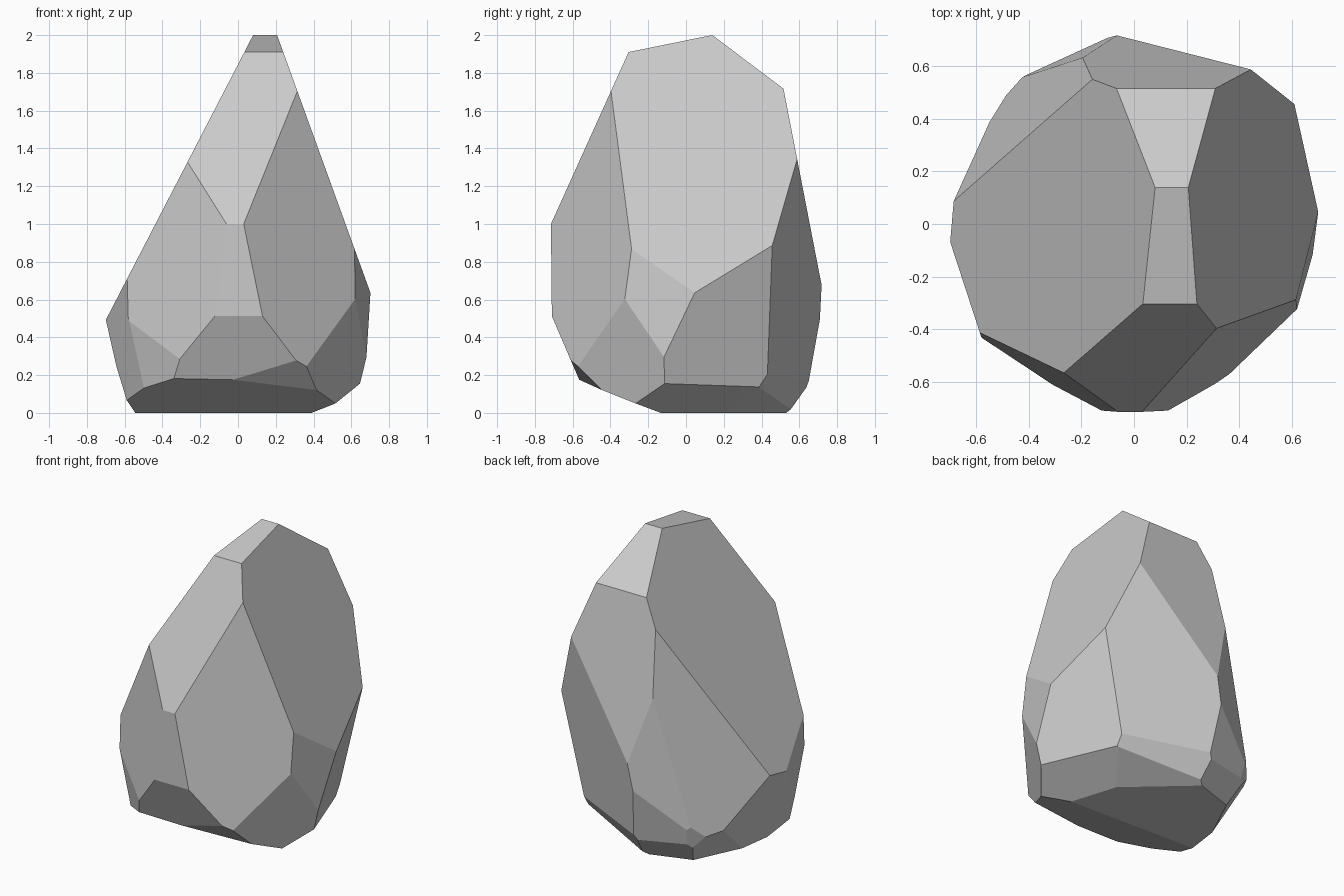
import bpy, bmesh
from mathutils import Vector

if "Cube" in bpy.data.objects:
    bpy.data.objects.remove(bpy.data.objects["Cube"])

# Chisel planes: outward direction (x, y, z) and offset, so x*a + y*b + z*c <= d
CUTS = [
    # crown and upper slopes
    (0, -.203, 1, 1.972), (0, .753, 1, 2.105),
    (-1.933, 0, 1, 1.845), (2.76, 0, 1, 2.571),
    (0, -2.214, 1, 2.583), (0, 5.15, 1, 4.374),
    # front
    (-.61, -1, .068, .82), (0, -1, -.01, .705), (.76, -1, .145, .883),
    (0, -1, -.43, .49), (.156, -1, -.942, .396),
    # right side
    (1, -.67, -.258, .682), (1, -.222, .044, .719), (1, .365, -.236, .568),
    # back
    (.428, 1, -.133, .60), (.463, 1, -.641, .512), (-.292, 1, -.212, .633),
    (-.493, 1, .046, .781), (-1, .663, .216, .856), (-.794, 1, -.273, .82),
    # left side
    (-1, .139, -.323, .531), (-1, .473, -.70, .575), (-1, -.327, 0, .722),
    (-1, -.625, -.227, .738), (-.80, -1, -.186, .806),
    # underside
    (-.017, -.389, -1, .045), (.59, .185, -1, .205),
    (.317, .35, -.93, .155), (-.325, 1, -.76, .562),
]


def chisel(bm, a, b, c, d):
    """Slice off everything outside the plane and cap the cut."""
    n = Vector((a, b, c))
    co = n * (d / n.length_squared)
    cut = bmesh.ops.bisect_plane(
        bm, geom=bm.verts[:] + bm.edges[:] + bm.faces[:], dist=1e-5,
        plane_co=co, plane_no=n.normalized(), clear_outer=True)
    rim = [e for e in cut["geom_cut"]
           if isinstance(e, bmesh.types.BMEdge) and e.is_boundary]
    if len(rim) > 2:
        bmesh.ops.contextual_create(bm, geom=rim)


# Rough block standing on the ground, then faceted
bm = bmesh.new()
bmesh.ops.create_cube(bm, size=2.0)
bmesh.ops.translate(bm, verts=bm.verts, vec=(0, 0, 1))
for cut in CUTS:
    chisel(bm, *cut)
bmesh.ops.recalc_face_normals(bm, faces=bm.faces)

mesh = bpy.data.meshes.new("rock")
bm.to_mesh(mesh)
bm.free()
rock = bpy.data.objects.new("rock", mesh)
bpy.context.collection.objects.link(rock)
